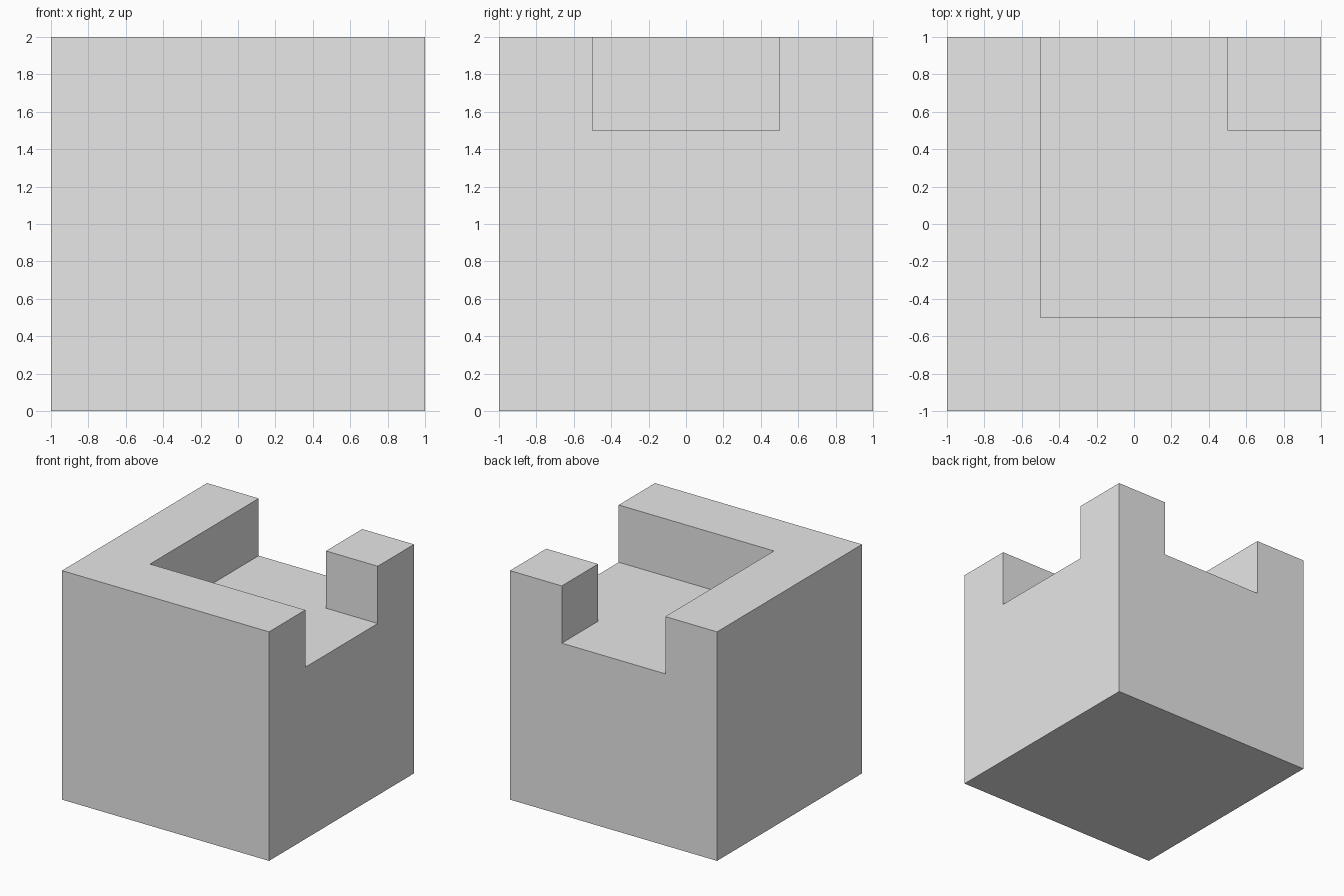
import bpy
import bmesh

old = bpy.data.objects.get("Cube")
if old:
    bpy.data.objects.remove(old, do_unlink=True)

HALF = 1.0       # half width of the block
FLOOR = 1.5      # height of the recessed floor
TOP = 2.0        # height of the walls and the corner post
INNER = 0.5      # distance of the inner wall faces from the centre


def extrude_up(bm, faces, height, keep=False):
    """Raise the faces by a height and return the new top faces."""
    result = bmesh.ops.extrude_face_region(bm, geom=faces, use_keep_orig=keep)["geom"]
    verts = [g for g in result if isinstance(g, bmesh.types.BMVert)]
    bmesh.ops.translate(bm, verts=verts, vec=(0, 0, height))
    return [g for g in result if isinstance(g, bmesh.types.BMFace)]


def is_raised(face):
    """True on the L-shaped wall and on the corner post."""
    x, y, _ = face.calc_center_median()
    return x < -INNER or y < -INNER or (x > INNER and y > INNER)


# Solid block, its top divided into cells
bm = bmesh.new()
bmesh.ops.create_grid(bm, x_segments=4, y_segments=4, size=HALF)
floor = extrude_up(bm, bm.faces[:], FLOOR, keep=True)

# L-shaped wall and corner post
extrude_up(bm, [f for f in floor if is_raised(f)], TOP - FLOOR)

# Clean flat surfaces
bmesh.ops.recalc_face_normals(bm, faces=bm.faces[:])
bmesh.ops.dissolve_limit(bm, angle_limit=0.01, verts=bm.verts[:], edges=bm.edges[:])

mesh = bpy.data.meshes.new("notched_block")
bm.to_mesh(mesh)
bm.free()
block = bpy.data.objects.new("notched_block", mesh)
bpy.context.collection.objects.link(block)

# Plain grey material
grey = bpy.data.materials.new("light_grey")
grey.use_nodes = True
colour = (0.8, 0.8, 0.8, 1.0)
grey.diffuse_color = colour
grey.node_tree.nodes["Principled BSDF"].inputs["Base Color"].default_value = colour
mesh.materials.append(grey)
